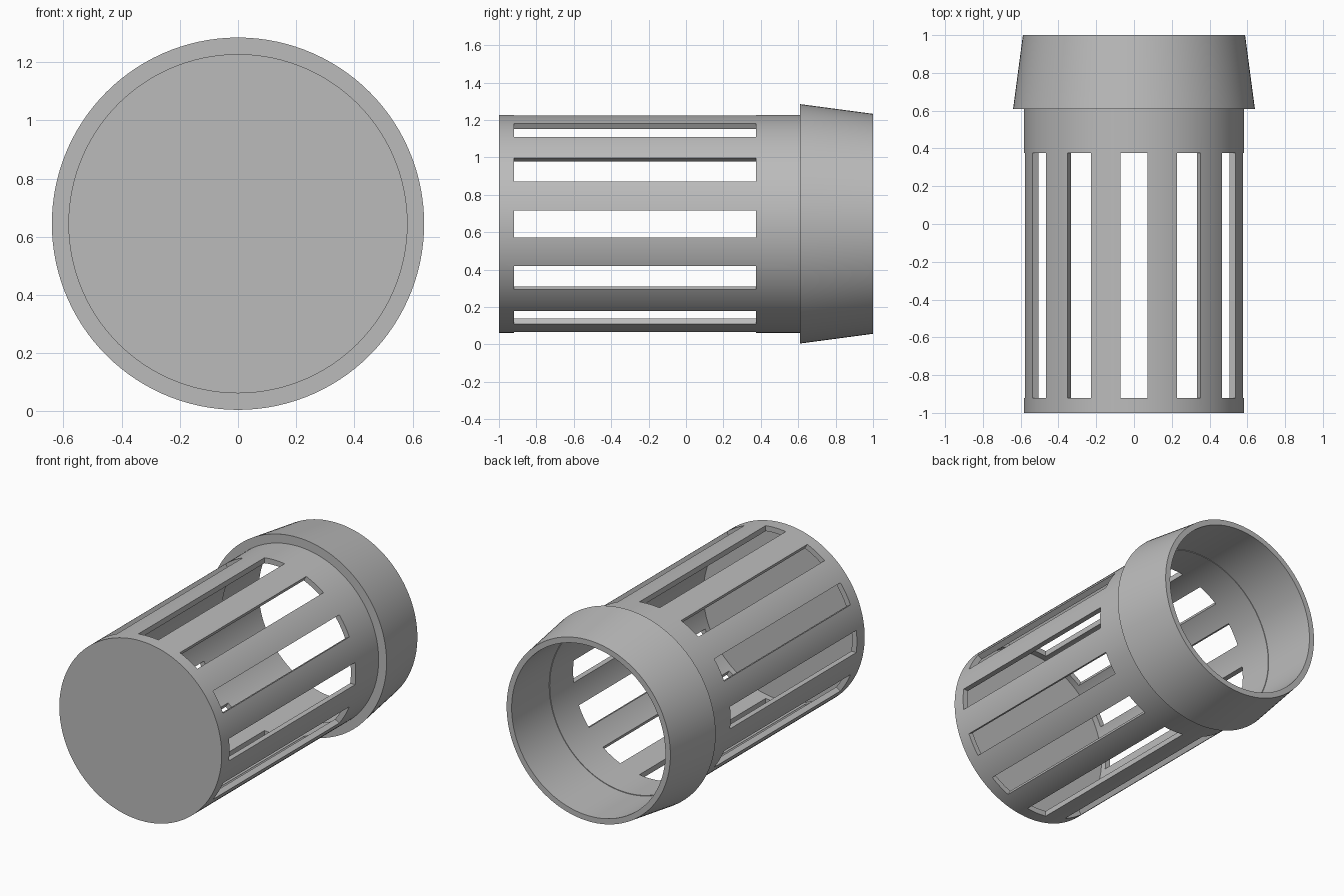
import bpy, bmesh, math
from mathutils import Matrix, Vector

AXIS_Z = 0.645      # height of the centre line, which runs along y
SEGMENTS = 120
SLOTS = 12

cube = bpy.data.objects.get("Cube")
if cube:
    bpy.data.objects.remove(cube, do_unlink=True)

GREY = (0.5, 0.5, 0.5, 1)
grey = bpy.data.materials.new("plain grey")
grey.use_nodes = True
grey.diffuse_color = GREY
grey.node_tree.nodes["Principled BSDF"].inputs["Base Color"].default_value = GREY


def add_object(name, bm):
    """Turn a bmesh into an object lying on the centre line."""
    bmesh.ops.recalc_face_normals(bm, faces=bm.faces)
    mesh = bpy.data.meshes.new(name)
    bm.to_mesh(mesh)
    bm.free()
    mesh.materials.append(grey)
    obj = bpy.data.objects.new(name, mesh)
    obj.location.z = AXIS_Z
    bpy.context.collection.objects.link(obj)
    return obj


def lathe(name, profile, closed):
    """Spin a (radius, y) profile around the y axis."""
    bm = bmesh.new()
    verts = [bm.verts.new((r, y, 0)) for r, y in profile]
    pairs = list(zip(verts, verts[1:]))
    if closed:
        pairs.append((verts[-1], verts[0]))
    edges = [bm.edges.new(p) for p in pairs]
    bmesh.ops.spin(bm, geom=verts + edges, cent=(0, 0, 0), axis=(0, 1, 0),
                   angle=math.tau, steps=SEGMENTS, use_merge=False)
    bmesh.ops.remove_doubles(bm, verts=bm.verts, dist=0.0001)
    return add_object(name, bm)


def activate(obj):
    bpy.ops.object.select_all(action="DESELECT")
    obj.select_set(True)
    bpy.context.view_layer.objects.active = obj


# Cup-shaped basket, closed at the front
basket = lathe("basket", [(0, -1), (0.583, -1), (0.583, 0.615),
                          (0.548, 0.615), (0.548, -0.96), (0, -0.96)], False)

# Tapered collar around the open end
collar = lathe("collar", [(0.552, 0.61), (0.64, 0.61),
                          (0.588, 1), (0.552, 1)], True)

# Ring of long slots cut through the basket wall
bm = bmesh.new()
for i in range(SLOTS):
    turn = Matrix.Rotation(math.tau * i / SLOTS, 4, "Y")
    shift = Matrix.Translation(Vector((0.57, -0.2725, 0)))
    size = Matrix.Diagonal((0.2, 1.295, 0.144, 1))
    bmesh.ops.create_cube(bm, size=1, matrix=turn @ shift @ size)
cutter = add_object("slot_cutter", bm)
cutter.hide_render = True

cut = basket.modifiers.new("slots", "BOOLEAN")
cut.operation = "DIFFERENCE"
cut.solver = "EXACT"
cut.object = cutter
activate(basket)
bpy.ops.object.modifier_apply(modifier=cut.name)
bpy.data.objects.remove(cutter, do_unlink=True)

# Smooth round walls with crisp rims
for part in (basket, collar):
    activate(part)
    bpy.ops.object.shade_smooth_by_angle(angle=math.radians(25))
